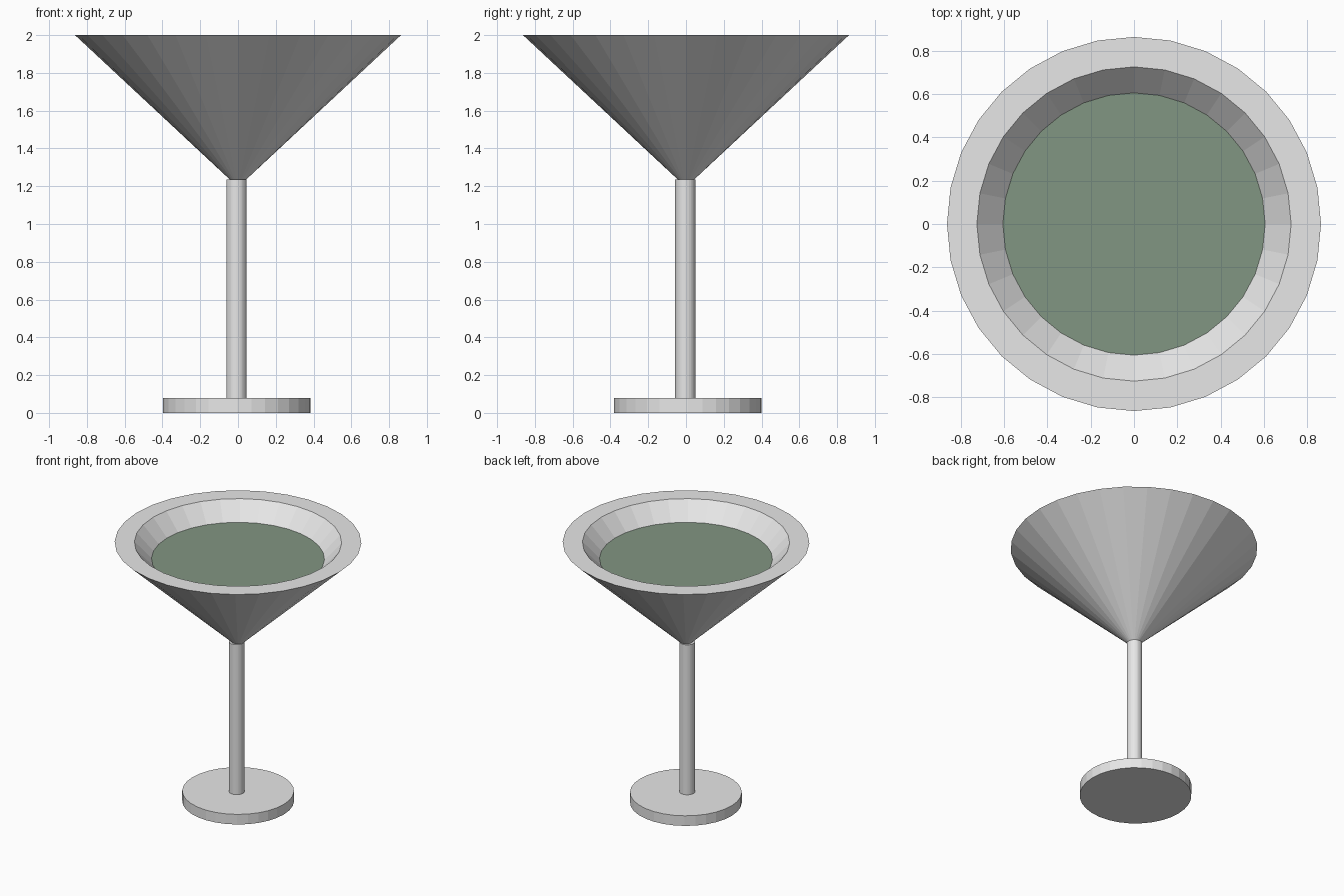
import bpy, bmesh, math

if "Cube" in bpy.data.objects:
    bpy.data.objects.remove(bpy.data.objects["Cube"])

SIDES = 32

def material(name, rgb):
    m = bpy.data.materials.new(name)
    m.diffuse_color = (*rgb, 1)
    m.use_nodes = True
    m.node_tree.nodes["Principled BSDF"].inputs["Base Color"].default_value = m.diffuse_color
    return m

glass = material("pale grey", (0.8, 0.8, 0.8))
green = material("olive green", (0.222, 0.303, 0.225))

def lathe(name, profile, mat, cx=0.0, cy=0.0):
    """Spin a (radius, z) profile; radius 0 makes a single pole vertex."""
    bm = bmesh.new()
    rings = []
    for r, z in profile:
        if r == 0:
            rings.append([bm.verts.new((cx, cy, z))] * SIDES)
        else:
            rings.append([bm.verts.new((cx + r * math.cos(a), cy + r * math.sin(a), z))
                          for a in (2 * math.pi * i / SIDES for i in range(SIDES))])
    for lo, hi in zip(rings, rings[1:]):
        for i in range(SIDES):
            j = (i + 1) % SIDES
            bm.faces.new(list(dict.fromkeys((lo[i], lo[j], hi[j], hi[i]))))
    # flat caps on open ends
    if profile[0][0]:
        bm.faces.new(rings[0][::-1])
    if profile[-1][0]:
        bm.faces.new(rings[-1])
    me = bpy.data.meshes.new(name)
    bm.to_mesh(me)
    bm.free()
    me.materials.append(mat)
    ob = bpy.data.objects.new(name, me)
    bpy.context.collection.objects.link(ob)
    return ob

# foot and stem, slightly off the bowl's axis
lathe("foot", [(0.391, 0), (0.391, 0.078)], glass, -0.006, 0.010)
lathe("stem", [(0.054, 0.07), (0.054, 1.235)], glass, -0.008, -0.004)
# conical bowl with thick flat rim and hollow inside
lathe("bowl", [(0, 1.195), (0.863, 2.0), (0.725, 2.0), (0, 1.225)], glass)
# drink filling the bowl
lathe("drink", [(0, 1.245), (0.605, 1.873)], green)
